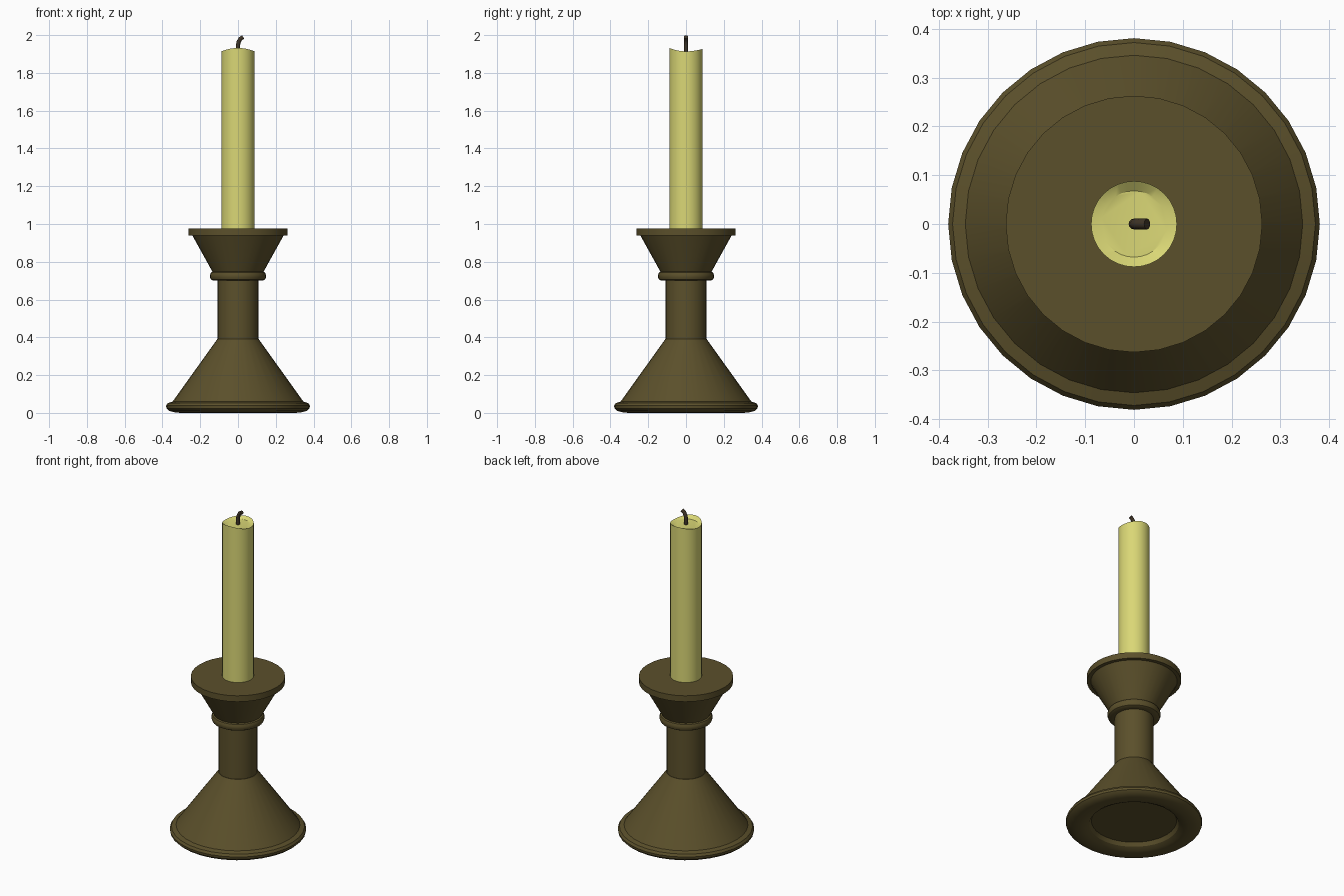
import bpy, bmesh, math
from mathutils import Vector, Matrix

if "Cube" in bpy.data.objects:
    bpy.data.objects.remove(bpy.data.objects["Cube"])


def material(name, color):
    m = bpy.data.materials.new(name)
    m.diffuse_color = (*color, 1)
    m.use_nodes = True
    m.node_tree.nodes["Principled BSDF"].inputs["Base Color"].default_value = m.diffuse_color
    return m


bronze = material("bronze", (0.105, 0.08, 0.024))
wax = material("wax", (0.70, 0.68, 0.18))
char = material("charred_cord", (0.05, 0.035, 0.02))


def finish(name, bm, mat, angle=30):
    bmesh.ops.recalc_face_normals(bm, faces=bm.faces)
    me = bpy.data.meshes.new(name)
    bm.to_mesh(me)
    bm.free()
    me.materials.append(mat)
    ob = bpy.data.objects.new(name, me)
    bpy.context.collection.objects.link(ob)
    bpy.ops.object.select_all(action='DESELECT')
    ob.select_set(True)
    bpy.context.view_layer.objects.active = ob
    bpy.ops.object.shade_smooth_by_angle(angle=math.radians(angle))
    return ob


def loft(bm, rings):
    """Join successive vertex rings with quads and cap both ends."""
    rings = [[bm.verts.new(p) for p in r] for r in rings]
    n = len(rings[0])
    for a, b in zip(rings, rings[1:]):
        for i in range(n):
            j = (i + 1) % n
            bm.faces.new((a[i], a[j], b[j], b[i]))
    bm.faces.new(rings[0][::-1])
    bm.faces.new(rings[-1])


def circle(r, height, n=32):
    pts = []
    for i in range(n):
        a = 2 * math.pi * i / n
        z = height(a) if callable(height) else height
        pts.append((r * math.cos(a), r * math.sin(a), z))
    return pts


def turned(name, profile, mat):
    bm = bmesh.new()
    loft(bm, [circle(r, z) for r, z in profile])
    return finish(name, bm, mat)


# Flared foot with rounded rim and shallow recess underneath
turned("foot", [(0.238, 0.04), (0.25, 0.018), (0.274, 0.005), (0.305, 0.0), (0.335, 0.003),
                (0.365, 0.011), (0.379, 0.024), (0.381, 0.038), (0.372, 0.052),
                (0.346, 0.06), (0.11, 0.39)], bronze)

# Stem
turned("stem", [(0.108, 0.385), (0.108, 0.71)], bronze)

# Rounded collar
turned("collar", [(0.105, 0.70), (0.132, 0.70), (0.143, 0.706), (0.148, 0.718), (0.148, 0.731),
                  (0.143, 0.743), (0.132, 0.749), (0.105, 0.749)], bronze)

# Flared cup and drip plate
turned("cup", [(0.134, 0.745), (0.242, 0.94)], bronze)
turned("drip_plate", [(0.263, 0.939), (0.263, 0.976)], bronze)


# Candle with an unevenly melted lip around a flat pool
def lip(a):
    s = math.sin(a)
    front = max(0.0, -s) ** 2 * 0.018
    back = max(0.0, s) ** 2 * 0.013
    return 1.914 + front + back


bm = bmesh.new()
loft(bm, [circle(0.088, 0.97), circle(0.088, lip), circle(0.068, 1.911)])
finish("candle", bm, wax)

# Bent wick swept along a short path
path = [Vector(p) for p in ((0, 0, 1.905), (0, 0, 1.945), (0.003, 0, 1.963),
                            (0.012, 0, 1.98), (0.027, 0, 1.990))]
rings = []
for i, p in enumerate(path):
    d = (path[min(i + 1, len(path) - 1)] - path[max(i - 1, 0)]).normalized()
    turn = Matrix.Rotation(math.atan2(d.x, d.z), 3, 'Y')
    rings.append([turn @ Vector(c) + p for c in circle(0.011, 0, 12)])
bm = bmesh.new()
loft(bm, rings)
finish("wick", bm, char, 40)
